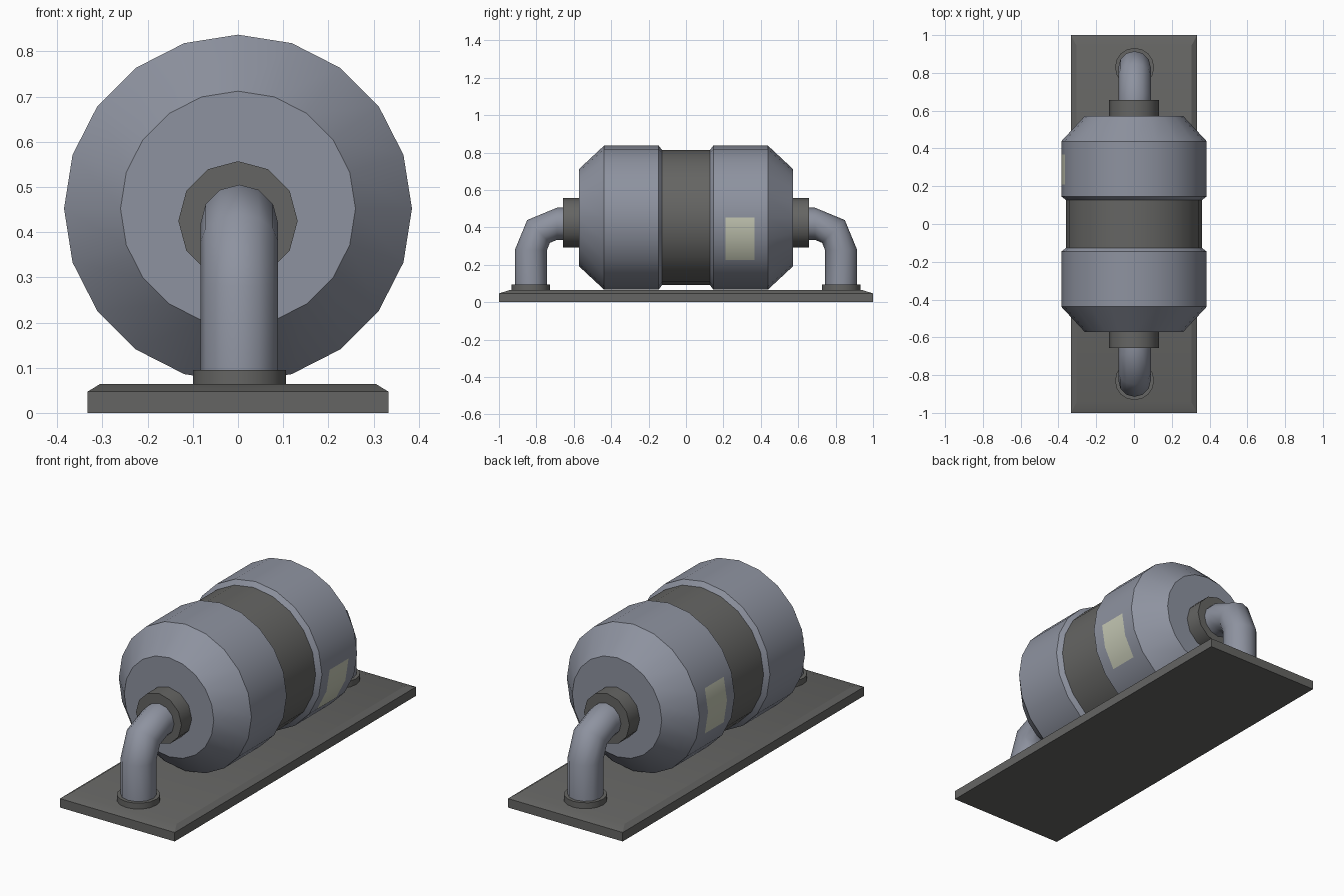
import bpy, bmesh, math
from mathutils import Matrix, Vector

cube = bpy.data.objects.get("Cube")
if cube:
    bpy.data.objects.remove(cube, do_unlink=True)


def material(name, rgb):
    m = bpy.data.materials.new(name)
    m.use_nodes = True
    m.diffuse_color = (*rgb, 1)
    m.node_tree.nodes["Principled BSDF"].inputs["Base Color"].default_value = (*rgb, 1)
    return m


steel = material("blue_grey_steel", (0.27, 0.29, 0.35))
dark = material("dark_grey", (0.13, 0.13, 0.125))
label = material("pale_label", (0.56, 0.58, 0.46))


def loft(name, rings, sides, mats, smooth=35, rule=None, turn=0):
    """Join rings, each a matrix placing a unit circle, and cap the ends."""
    bm = bmesh.new()
    angles = [turn + math.tau * i / sides for i in range(sides)]
    loops = [[bm.verts.new(m @ Vector((math.cos(a), math.sin(a), 0))) for a in angles]
             for m in rings]
    for lower, upper in zip(loops, loops[1:]):
        for i in range(sides):
            j = (i + 1) % sides
            bm.faces.new((lower[i], lower[j], upper[j], upper[i]))
    bm.faces.new(loops[0])
    bm.faces.new(loops[-1])
    bmesh.ops.recalc_face_normals(bm, faces=bm.faces)
    if rule:
        for f in bm.faces:
            f.material_index = rule(f.calc_center_median())
    mesh = bpy.data.meshes.new(name)
    bm.to_mesh(mesh)
    bm.free()
    for m in mats:
        mesh.materials.append(m)
    mesh.shade_smooth()
    mesh.set_sharp_from_angle(angle=math.radians(smooth))
    obj = bpy.data.objects.new(name, mesh)
    bpy.context.collection.objects.link(obj)
    return obj


def ring(pos, radius, tilt=0):
    """Circle facing up, tilted about x by the given degrees."""
    return (Matrix.Translation(pos) @ Matrix.Rotation(math.radians(tilt), 4, "X")
            @ Matrix.Diagonal((radius, radius, radius, 1)))


# Base plate with a chamfered top
root = math.sqrt(2)
plate = [Matrix.Translation((0, 0, z)) @ Matrix.Diagonal((x * root, y * root, 1, 1))
         for x, y, z in ((0.333, 1, 0), (0.333, 1, 0.047), (0.305, 0.945, 0.064))]
loft("base_plate", plate, 4, [dark], 25, turn=math.pi / 4)

# Barrel with tapered ends, recessed dark waist and a label on each flank
AXIS = 0.452
half = [(0.572, 0.26), (0.438, 0.385), (0.146, 0.385), (0.128, 0.361)]
back = half[:2] + [(0.367, 0.385), (0.21, 0.385)] + half[2:]
profile = [(-y, r) for y, r in half] + back[::-1]


def barrel_colour(c):
    if abs(c.y) < 0.12:
        return 1
    if 0.22 < c.y < 0.36:
        angle = math.degrees(math.atan2(c.z - AXIS, abs(c.x)))
        if (c.x > 0 and -36 < angle < 0) or (c.x < 0 and abs(angle) < 18):
            return 2
    return 0


loft("barrel", [ring((0, y, AXIS), r, -90) for y, r in profile], 20,
     [steel, dark, label], 30, barrel_colour)

# Collar, elbow pipe and foot flange at each end
PIPE_Y, BEND_Y, BEND_Z, BEND_R = 0.829, 0.69, 0.28, 0.139
for side, s in (("front", -1), ("back", 1)):
    flip = Matrix.Diagonal((1, s, 1, 1))

    loft(side + "_collar", [flip @ ring((0, y, 0.425), 0.132, 90) for y in (0.56, 0.657)],
         12, [dark])

    path = [ring((0.003, PIPE_Y, 0.07), 0.086)]
    for deg in (0, 45, 90):
        a = math.radians(deg)
        pos = (0.003, BEND_Y + BEND_R * math.cos(a), BEND_Z + BEND_R * math.sin(a))
        path.append(ring(pos, 0.086, deg))
    path.append(ring((0.003, 0.63, BEND_Z + BEND_R), 0.086, 90))
    loft(side + "_pipe", [flip @ m for m in path], 12, [steel], 50)

    loft(side + "_flange", [flip @ ring((0.003, PIPE_Y, z), 0.103) for z in (0.06, 0.095)],
         16, [dark])
